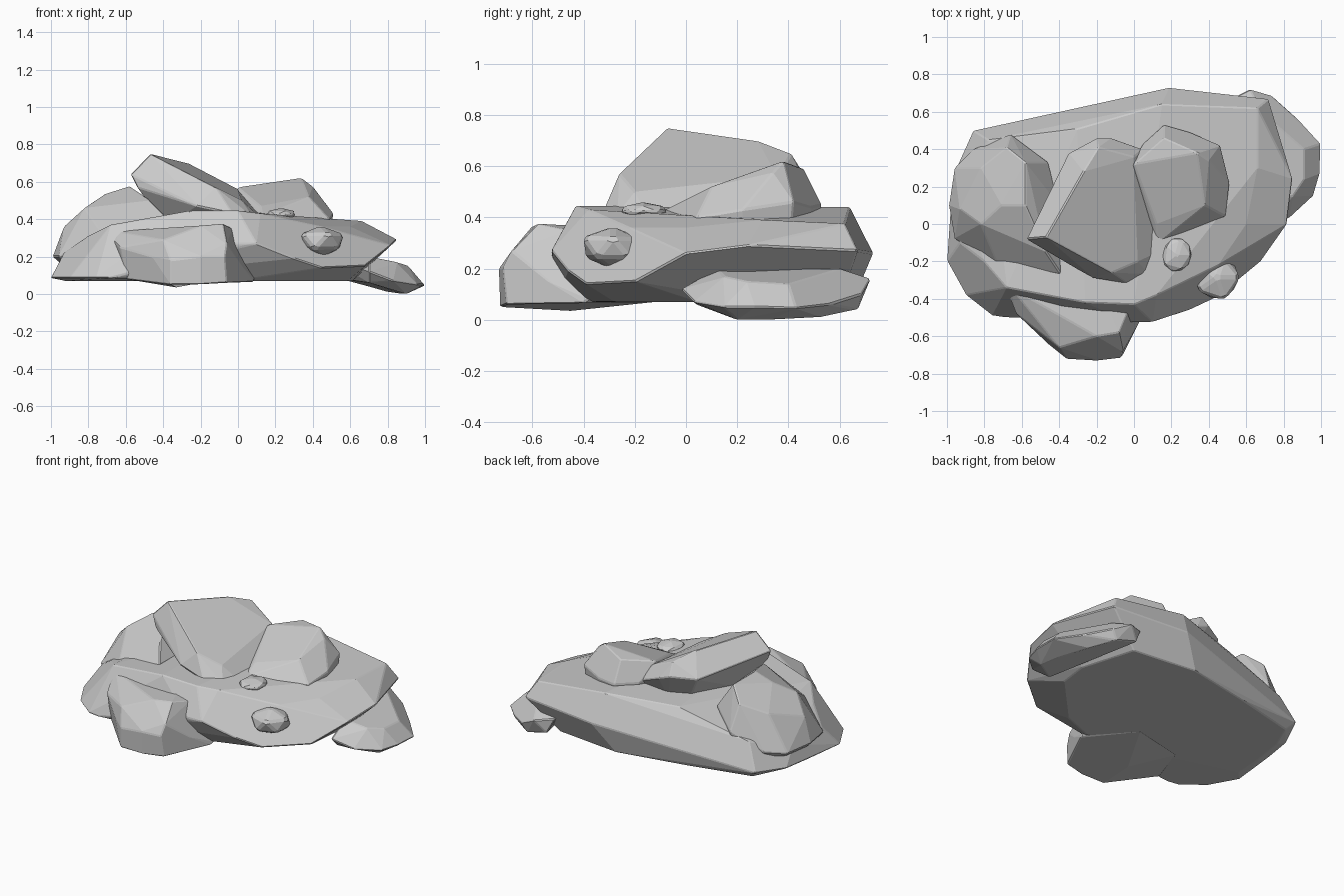
import bpy, bmesh, random
from mathutils import Vector


def finish(name, bm, bevel):
    mesh = bpy.data.meshes.new(name)
    bm.to_mesh(mesh)
    bm.free()
    ob = bpy.data.objects.new(name, mesh)
    bpy.context.collection.objects.link(ob)
    mod = ob.modifiers.new("worn_edges", 'BEVEL')
    mod.width = bevel
    mod.segments = 1
    mod.limit_method = 'ANGLE'
    mod.angle_limit = 0.35
    return ob


def rock(name, rim, crown, base_z, base_scale, shift=(0, 0), bevel=0.006):
    """Faceted stone: widest rim, crown points above, shrunken rim as the foot."""
    bm = bmesh.new()
    cx = sum(p[0] for p in rim) / len(rim)
    cy = sum(p[1] for p in rim) / len(rim)
    pts = list(rim) + list(crown)
    if base_scale:
        pts += [(cx + (x - cx) * base_scale + shift[0],
                 cy + (y - cy) * base_scale + shift[1], base_z) for x, y, _ in rim]
    for p in pts:
        bm.verts.new(p)
    res = bmesh.ops.convex_hull(bm, input=bm.verts[:])
    junk = {g for g in res["geom_interior"] + res["geom_unused"] if isinstance(g, bmesh.types.BMVert)}
    bmesh.ops.delete(bm, geom=list(junk), context='VERTS')
    bmesh.ops.dissolve_limit(bm, angle_limit=0.1, verts=bm.verts[:], edges=bm.edges[:])
    return finish(name, bm, bevel)


def pebble(name, centre, size, seed):
    rng = random.Random(seed)
    bm = bmesh.new()
    bmesh.ops.create_icosphere(bm, subdivisions=1, radius=1)
    for v in bm.verts:
        k = rng.uniform(0.95, 1.15)
        v.co = Vector(centre) + Vector([c * s * k for c, s in zip(v.co, size)])
    return finish(name, bm, 0.012)


# Broad slab underneath everything
rock("base_slab",
     [(-1.0, -.2, .085), (-.98, .1, .1), (-.95, .3, .1), (-.86, .5, .12),
      (-.32, .63, .2), (.19, .73, .26), (.72, .67, .27), (.85, .24, .29),
      (.82, 0, .26), (.68, -.2, .15), (.45, -.39, .14), (.3, -.46, .19),
      (.1, -.525, .27), (-.02, -.525, .27), (-.69, -.5, .085), (-.76, -.49, .085), (-.9, -.38, .085)],
     [(-.93, -.1, .22), (-.93, .2, .22), (-.8, -.2, .31), (-.68, -.34, .37), (-.26, -.42, .445),
      (0, -.43, .445), (.12, -.38, .43), (.45, -.22, .36), (.6, 0, .36), (.66, .3, .39),
      (.66, .62, .375), (.15, .64, .44), (-.3, .51, .42), (-.78, .45, .29)],
     .07, .83, (-.07, .05))

# Stone leaning on the left
rock("left_stone",
     [(-.99, .1, .2), (-.96, -.08, .2), (-.73, -.21, .33), (-.39, -.27, .42),
      (-.4, .1, .4), (-.46, .33, .4), (-.66, .48, .33), (-.86, .4, .22), (-.96, .3, .2)],
     [(-.93, .08, .36), (-.82, .0, .46), (-.82, .3, .43), (-.71, .1, .535),
      (-.58, .33, .575), (-.58, .1, .575), (-.47, -.15, .5), (-.68, .41, .5)],
     .17, .88)

# Large tilted slab in the middle
rock("centre_stone",
     [(-.575, -.08, .64), (-.4, .28, .58), (-.35, .38, .56), (-.2, .46, .57),
      (-.12, .46, .54), (.05, .4, .46), (.15, .1, .4), (.13, -.15, .4),
      (.08, -.27, .41), (-.03, -.32, .43), (-.22, -.29, .47), (-.54, -.1, .57)],
     [(-.47, -.07, .75), (-.27, .28, .7), (-.19, .41, .65), (-.12, -.26, .57),
      (0, .36, .56), (.02, -.2, .5)],
     .36, .72, (.07, 0))

# Smaller block at the upper right
rock("right_upper_stone",
     [(-.03, .3, .52), (.05, .43, .45), (.16, .53, .45), (.3, .49, .44),
      (.46, .42, .46), (.51, .22, .43), (.49, .04, .4), (.36, 0, .38), (.13, -.1, .42)],
     [(0, .32, .57), (.16, .46, .59), (.34, .38, .62), (.4, .34, .575),
      (.38, .1, .52), (.12, .0, .47)],
     .34, .93)

# Thin stone lying at the right rear
rock("right_low_stone",
     [(.5, .66, .18), (.62, .72, .16), (.74, .685, .1), (.88, .56, .06), (1.0, .43, .045),
      (.995, .27, .05), (.96, .15, .05), (.83, .03, .07), (.7, -.02, .12)],
     [(.91, .24, .15), (.91, .4, .14), (.7, .12, .2), (.68, .6, .2), (.85, .15, .17),
      (.9, .2, 0), (.88, .33, 0), (.8, .53, .01), (.7, .67, .04), (.55, .68, .08), (.7, .04, .06)],
     0, 0)

# Stone in front
rock("front_stone",
     [(-.69, -.33, .31), (-.63, -.48, .25), (-.46, -.64, .2), (-.36, -.72, .18),
      (-.2, -.73, .2), (-.07, -.715, .2), (.02, -.54, .15), (.09, -.38, .08), (-.1, -.2, .2)],
     [(-.66, -.34, .335), (-.4, -.66, .29), (-.08, -.58, .375), (-.2, -.6, .365),
      (-.06, -.68, .27), (-.03, -.46, .35), (-.2, -.3, .36), (-.6, -.48, .08),
      (-.36, -.72, .05), (-.2, -.725, .05), (-.06, -.7, .06), (.085, -.4, .065),
      (-.33, -.45, .035), (-.15, -.12, .07), (-.5, -.2, .07)],
     0, 0)

# Two pebbles resting on the slope
pebble("lower_pebble", (.445, -.285, .28), (.13, .125, .085), 4)
pebble("upper_pebble", (.23, -.165, .425), (.095, .105, .036), 7)
